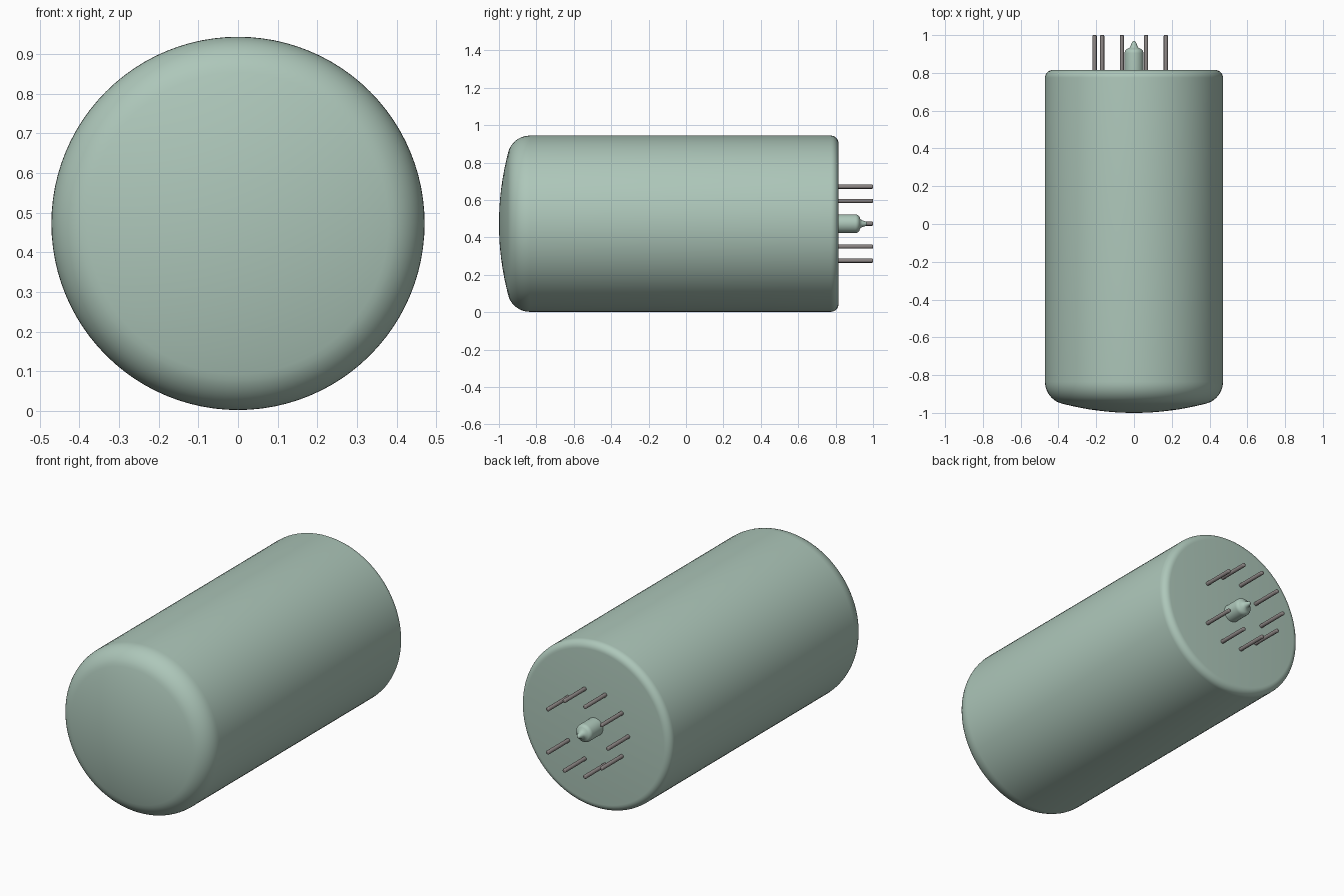
import bpy, bmesh, math

cube = bpy.data.objects.get("Cube")
if cube:
    bpy.data.objects.remove(cube, do_unlink=True)

AXIS_Z = 0.473      # height of the tube axis
R = 0.471           # tube radius
BACK = 0.815        # y of the flat base


def material(name, rgb, rough=0.5):
    m = bpy.data.materials.new(name)
    m.use_nodes = True
    m.diffuse_color = (*rgb, 1)
    bsdf = m.node_tree.nodes["Principled BSDF"]
    bsdf.inputs["Base Color"].default_value = (*rgb, 1)
    bsdf.inputs["Roughness"].default_value = rough
    return m


glass = material("pale green glass", (0.42, 0.57, 0.49))
metal = material("grey metal", (0.26, 0.235, 0.23))


def arc(cr, cy, rad, a0, a1, n):
    """Arc points (radius, y); angle 0 points to the front, 90 outward."""
    pts = []
    for i in range(n + 1):
        a = math.radians(a0 + (a1 - a0) * i / n)
        pts.append((cr + rad * math.sin(a), cy - rad * math.cos(a)))
    return pts


def lathe(name, profile, segments, mat, x=0.0, z=AXIS_Z):
    """Turn a (radius, y) profile, listed front to back, around the y axis."""
    bm = bmesh.new()
    rings = []
    for r, y in profile:
        if r < 1e-5:
            rings.append([bm.verts.new((0, y, 0))])
        else:
            rings.append([bm.verts.new((r * math.cos(2 * math.pi * k / segments), y,
                                        r * math.sin(2 * math.pi * k / segments)))
                          for k in range(segments)])
    for a, b in zip(rings, rings[1:]):
        for k in range(segments):
            j = (k + 1) % segments
            if len(a) == 1:
                bm.faces.new((a[0], b[k], b[j]))
            elif len(b) == 1:
                bm.faces.new((a[k], a[j], b[0]))
            else:
                bm.faces.new((a[k], a[j], b[j], b[k]))
    bmesh.ops.recalc_face_normals(bm, faces=bm.faces)
    mesh = bpy.data.meshes.new(name)
    bm.to_mesh(mesh)
    bm.free()
    mesh.materials.append(mat)
    ob = bpy.data.objects.new(name, mesh)
    ob.location = (x, 0, z)
    bpy.context.collection.objects.link(ob)
    bpy.ops.object.select_all(action='DESELECT')
    ob.select_set(True)
    bpy.context.view_layer.objects.active = ob
    bpy.ops.object.shade_smooth_by_angle(angle=math.radians(35))
    return ob


# Envelope: shallow domed face, round shoulder, straight wall, small back fillet
dome = arc(0, 0.5, 1.5, 0, 14.69, 8)
shoulder = arc(R - 0.12, -0.835, 0.12, 14.69, 90, 10)[1:]
back_fillet = arc(R - 0.04, BACK - 0.04, 0.04, 90, 180, 7)
lathe("tube_envelope", dome + shoulder + back_fillet + [(0, BACK)], 96, glass)

# Sealed glass stub in the middle of the base
stub = ([(0, BACK - 0.01), (0.05, BACK - 0.01)]
        + arc(0.025, 0.905, 0.025, 90, 150, 5)
        + [(0.025, 0.932), (0.018, 0.942), (0.014, 0.955)]
        + arc(0, 0.957, 0.012, 100, 180, 4)[:-1] + [(0, 0.969)])
lathe("seal_stub", stub, 32, glass)

# Nine pins on a ten-place ring, with the place at +x left empty
for i in range(1, 10):
    a = math.radians(36 * i)
    pin = ([(0, BACK - 0.01), (0.011, BACK - 0.01)]
           + arc(0.006, 0.995, 0.005, 90, 180, 3) + [(0, 1.0)])
    lathe(f"pin_{i}", pin, 16, metal,
          0.208 * math.cos(a), AXIS_Z + 0.208 * math.sin(a))
